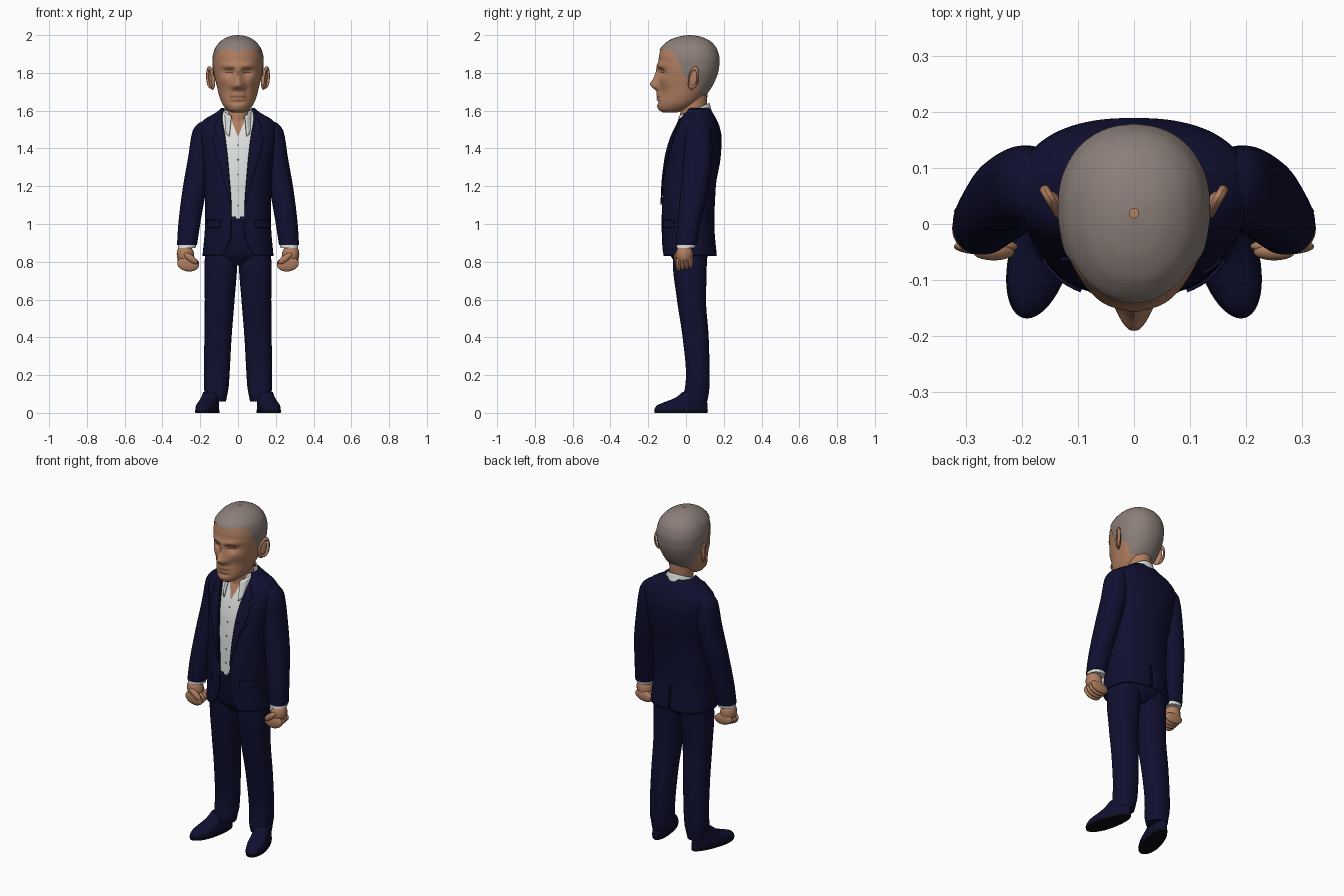
import bpy, bmesh, math
from mathutils import Matrix, Vector, Euler

if "Cube" in bpy.data.objects:
    bpy.data.objects.remove(bpy.data.objects["Cube"])


def material(name, r, g, b):
    m = bpy.data.materials.new(name)
    m.use_nodes = True
    m.diffuse_color = (r, g, b, 1)
    bsdf = m.node_tree.nodes["Principled BSDF"]
    bsdf.inputs["Base Color"].default_value = (r, g, b, 1)
    bsdf.inputs["Roughness"].default_value = 0.8
    return m


SKIN = material("skin", 0.44, 0.21, 0.12)
CREASE = material("dark skin crease", 0.12, 0.05, 0.03)
HAIR = material("cropped grey hair", 0.26, 0.21, 0.19)
NAVY = material("navy cloth", 0.005, 0.005, 0.03)
WHITE = material("white shirt", 0.72, 0.74, 0.73)
SOLE = material("black sole", 0.004, 0.004, 0.008)
BUTTON = material("grey button", 0.3, 0.3, 0.31)


def finish(name, bm, mat, mirror=False, thickness=0):
    bmesh.ops.recalc_face_normals(bm, faces=bm.faces)
    me = bpy.data.meshes.new(name)
    bm.to_mesh(me)
    bm.free()
    me.materials.append(mat)
    ob = bpy.data.objects.new(name, me)
    bpy.context.collection.objects.link(ob)
    bpy.ops.object.select_all(action="DESELECT")
    ob.select_set(True)
    bpy.context.view_layer.objects.active = ob
    bpy.ops.object.shade_smooth_by_angle(angle=math.radians(50))
    if mirror:
        ob.modifiers.new("mirror", "MIRROR")
    if thickness:
        mod = ob.modifiers.new("thickness", "SOLIDIFY")
        mod.thickness, mod.offset = thickness, 0
    return ob


def grid(name, fn, nu, nv, mat, closed=False, caps=False, **kw):
    """Surface from fn(u, v) with u and v in 0..1; closed joins the u ends."""
    bm = bmesh.new()
    cols = nu if closed else nu + 1
    rows = [[bm.verts.new(fn(i / nu, j / nv)) for i in range(cols)] for j in range(nv + 1)]
    for a, b in zip(rows, rows[1:]):
        for i in range(nu):
            k = (i + 1) % cols
            bm.faces.new((a[i], a[k], b[k], b[i]))
    if caps:
        bm.faces.new(rows[0])
        bm.faces.new(rows[-1])
    return finish(name, bm, mat, **kw)


def blob(name, loc, size, mat, rot=(0, 0, 0), mirror=True):
    bm = bmesh.new()
    mx = Matrix.LocRotScale(Vector(loc), Euler([math.radians(a) for a in rot]), Vector(size))
    bmesh.ops.create_uvsphere(bm, u_segments=20, v_segments=14, radius=1, matrix=mx)
    return finish(name, bm, mat, mirror=mirror)


def interp(keys, t):
    """Smooth interpolation of key rows without overshoot."""
    t = min(max(t, keys[0][0]), keys[-1][0])
    i = max(k for k in range(len(keys) - 1) if keys[k][0] <= t)
    h = keys[i + 1][0] - keys[i][0]
    s = (t - keys[i][0]) / h

    def secant(k, c):
        k = min(max(k, 0), len(keys) - 2)
        return (keys[k + 1][c] - keys[k][c]) / (keys[k + 1][0] - keys[k][0])

    def slope(k, c):
        a, b = secant(k - 1, c), secant(k, c)
        return 2 * a * b / (a + b) if a * b > 0 else 0

    out = []
    for c in range(1, len(keys[0])):
        a, b = keys[i][c], keys[i + 1][c]
        m, n = slope(i, c) * h, slope(i + 1, c) * h
        p, q = 3 * s * s - 2 * s ** 3, s ** 3 - s * s
        out.append(a + (b - a) * p + m * (q - s * s + s) + n * q)
    return out


class Form:
    """Stack of rounded rings; rows are height, centre x, half width, front y, back y."""

    def __init__(self, rows, power=2.0, middle=0.5, bumps=()):
        self.rows, self.e, self.k, self.bumps = rows, 2 / power, middle, bumps

    def at(self, z, th, off=0):
        cx, w, yf, yb = interp(self.rows, z)
        s, c = math.sin(th), math.cos(th)
        ym = yf + self.k * (yb - yf)
        x = (w + off) * math.copysign(abs(s) ** self.e, s)
        y = ym - (ym - yf + off if c > 0 else yb - ym + off) * math.copysign(abs(c) ** self.e, c)
        for bx, bz, sx, sz, amp in self.bumps:
            g = math.exp(-((abs(x) - bx) / sx) ** 2 / 2 - ((z - bz) / sz) ** 2 / 2)
            y -= amp * g * max(c, 0)
        return (cx + x, y, z)

    def angle(self, z, x):
        r = min(abs(x) / interp(self.rows, z)[1], 0.97)
        return math.copysign(math.asin(r ** (1 / self.e)), x)

    def loft(self, name, mat, z0, z1, off=0, nu=48, nv=32, **kw):
        def fn(u, v):
            v = (1 - math.cos(math.pi * v)) / 2
            return self.at(z0 + (z1 - z0) * v, u * math.tau, off)
        return grid(name, fn, nu, nv, mat, closed=True, caps=True, **kw)

    def patch(self, name, mat, z0, z1, left, right, off, nu=8, nv=12, **kw):
        """Thin plate on the front between two edges given as functions of height."""
        def fn(u, v):
            z = z0 + (z1 - z0) * v
            a, b = self.angle(z, left(z)), self.angle(z, right(z))
            return self.at(z, a + (b - a) * u, off)
        return grid(name, fn, nu, nv, mat, **kw)


# Head with modelled brow, sockets, nose, cheeks, mouth and chin
BUMPS = [(0, 1.785, .015, .035, .022), (0, 1.737, .018, .02, .036), (.021, 1.728, .011, .012, .014),
         (.05, 1.838, .034, .012, .012), (.047, 1.803, .024, .014, -.018), (.078, 1.76, .025, .02, .007),
         (.075, 1.685, .02, .03, -.01), (.047, 1.7, .008, .022, -.006), (0, 1.685, .03, .01, .009),
         (0, 1.66, .026, .008, .008), (0, 1.645, .03, .007, -.005), (0, 1.622, .028, .014, .006)]
head = Form([(1.59, 0, .03, -.12, -.05), (1.605, 0, .058, -.142, .0), (1.64, 0, .085, -.148, .06),
             (1.68, 0, .1, -.146, .1), (1.72, 0, .11, -.144, .13), (1.77, 0, .122, -.144, .155),
             (1.82, 0, .13, -.144, .17), (1.87, 0, .132, -.144, .174), (1.92, 0, .122, -.136, .163),
             (1.96, 0, .096, -.104, .135), (1.985, 0, .062, -.058, .094), (1.996, 0, .032, -.015, .055),
             (2.0, 0, .004, .015, .024)], power=2.15, middle=0.55, bumps=BUMPS)
head.loft("head", SKIN, 1.59, 1.996, nu=112, nv=90)

# Cropped hair shell with a shaped hairline
LINE = [(0, 1.915), (.5, 1.925), (.9, 1.92), (1.28, 1.83), (1.4, 1.78), (1.6, 1.77), (1.95, 1.75),
        (2.25, 1.685), (math.pi, 1.675)]


def hair(u, v):
    th = (u - 0.5) * math.tau
    low = interp(LINE, abs(th))[0]
    return head.at(low + (2 - low) * math.sin(v * math.pi / 2), th, 0.004)


grid("hair", hair, 112, 36, HAIR, closed=True)

# Painted creases: eyelids, brows and mouth
eye_z = lambda x: 1.805
for sx, side in ((1, "left"), (-1, "right")):
    head.patch(side + "_eye_slit", CREASE, 1.799, 1.806, lambda z: sx * .027, lambda z: sx * .068, .002, nv=3)
    head.patch(side + "_brow_shadow", CREASE, 1.822, 1.826, lambda z: sx * .022, lambda z: sx * .075, .002, nv=3)
head.patch("mouth_line", CREASE, 1.671, 1.675, lambda z: -.042, lambda z: .042, .002, nu=16, nv=3)

# Ears: flat lobe with a raised rim
blob("ear_lobes", (.138, .035, 1.765), (.012, .026, .056), SKIN, rot=(-10, 0, -30))


def rim(u, v):
    a, b = u * math.tau, v * math.tau
    r = 1 + 0.2 * math.cos(b)
    p = Vector((0.009 * math.sin(b), 0.026 * r * math.cos(a), (0.05 + .007 * math.sin(a)) * r * math.sin(a)))
    p.rotate(Euler((math.radians(-10), 0, math.radians(-30))))
    return p + Vector((.147, .04, 1.768))


grid("ear_rims", rim, 28, 10, SKIN, closed=True, mirror=True)

# Neck
Form([(1.44, 0, .045, -.03, .08), (1.55, 0, .06, -.032, .1), (1.62, 0, .063, -.028, .11),
      (1.74, 0, .07, -.02, .115)]).loft("neck", SKIN, 1.44, 1.74)

# Torso form shared by the shirt and the jacket
torso = Form([(.83, 0, .183, -.123, .158), (1.0, 0, .17, -.125, .145), (1.2, 0, .172, -.12, .153),
              (1.35, 0, .186, -.104, .178), (1.45, 0, .2, -.078, .184), (1.51, 0, .204, -.052, .174),
              (1.55, 0, .175, -.034, .158), (1.585, 0, .115, -.018, .138), (1.62, 0, .073, 0, .115)],
             power=2.4)
torso.loft("shirt", WHITE, 1.03, 1.6, off=-.012)
torso.patch("open_neck", SKIN, 1.46, 1.58, lambda z: (1.46 - z) * .4, lambda z: (z - 1.46) * .4, -.006)
torso.patch("shirt_placket", WHITE, 1.03, 1.46, lambda z: -.012, lambda z: .012, -.007, nv=24)
for i in range(5):
    z = 1.1 + i * .08
    blob("shirt_button_%d" % (i + 1), torso.at(z, 0, -.007), (.004, .003, .004), BUTTON, mirror=False)


# Shirt collar: raised at the back, long points at the front
def collar(u, v):
    th = 0.5 + u * (math.tau - 1)
    s, c = math.sin(th), math.cos(th)
    f = max(c, 0)
    z = 1.605 - .035 * c - v * (.045 + .075 * f)
    r = .004 + v * (.012 + .012 * f)
    return (s * (.07 + r), .04 - c * (.078 + r + .02 * f * v), z)


grid("shirt_collar", collar, 40, 6, WHITE, thickness=.006)

# Jacket half with cutaway front and back vent, mirrored
EDGE = [(.83, .085), (.87, .06), (.95, .036), (1.05, .034), (1.3, .05), (1.45, .066), (1.58, .084), (1.62, .07)]
edge = lambda z: interp(EDGE, z)[0]


def jacket(u, v):
    z = .83 + .78 * v
    a = torso.angle(z, edge(z))
    b = math.pi - (.025 if z < .98 else 0)
    x, y, z = torso.at(z, a + (b - a) * u)
    return (0 if u == 1 and z > .98 else x, y, z)


grid("jacket", jacket, 40, 52, NAVY, mirror=True, thickness=.01)

# Lapels with a notch, pocket flaps and breast welt
LAPEL = [(1.1, .037), (1.25, .075), (1.46, .125), (1.475, .122), (1.48, .105), (1.5, .12), (1.56, .1)]
torso.patch("lapels", NAVY, 1.1, 1.56, edge, lambda z: interp(LAPEL, z)[0], .01, nv=46,
            mirror=True, thickness=.006)
torso.patch("pocket_flaps", NAVY, .98, 1.02, lambda z: .09, lambda z: .155, .008, mirror=True, thickness=.006)
torso.patch("breast_welt", NAVY, 1.33, 1.35, lambda z: .1, lambda z: .15, .007, thickness=.005)

# Sleeves, shirt cuffs and fists
arm = Form([(.87, .272, .052, -.056, .052), (1.0, .258, .058, -.046, .075), (1.2, .228, .063, -.026, .12),
            (1.4, .193, .064, -.008, .14), (1.49, .184, .057, .0, .135), (1.53, .172, .042, .02, .118),
            (1.55, .16, .015, .045, .09)], power=2.2)
arm.loft("sleeves", NAVY, .89, 1.55, mirror=True)
arm.loft("shirt_cuffs", WHITE, .873, .9, off=-.005, nv=4, mirror=True)
blob("palms", (.278, -.008, .835), (.046, .046, .06), SKIN, rot=(0, 10, 0))
for i in range(4):
    blob("fingers_%d" % (i + 1), (.264, -.04 + i * .021, .788 + .003 * i), (.058, .015, .039 - .002 * i), SKIN,
         rot=(0, -8, 0))
blob("thumbs", (.25, -.05, .818), (.045, .015, .018), SKIN, rot=(0, -38, 0))

# Trousers: waist block and two legs
Form([(.78, 0, .06, -.04, .08), (.84, 0, .15, -.085, .12), (.95, 0, .158, -.105, .13),
      (1.04, 0, .158, -.114, .13)], power=2.3).loft("trouser_waist", NAVY, .78, 1.04)
Form([(.06, .118, .054, -.005, .112), (.1, .116, .06, -.012, .12), (.14, .115, .066, -.004, .124),
      (.2, .113, .068, .0, .125), (.4, .106, .072, -.018, .12), (.6, .097, .079, -.048, .106),
      (.8, .09, .087, -.07, .11), (.9, .085, .08, -.07, .11)],
     power=2.3).loft("trouser_legs", NAVY, .06, .9, mirror=True)

# Shoes turned outward, on thin soles
shoe = Form([(0, 0, .05, -.17, .112), (.02, 0, .052, -.173, .115), (.04, 0, .051, -.16, .115),
             (.06, 0, .047, -.11, .113), (.08, 0, .044, -.06, .11), (.11, 0, .04, -.02, .1)], middle=0.4)
for ob in (shoe.loft("shoes", NAVY, .012, .11, nv=16), shoe.loft("soles", SOLE, 0, .014, off=.003, nv=3)):
    ob.data.transform(Matrix.Translation((.152, .002, 0)) @ Matrix.Rotation(math.radians(15), 4, "Z"))
    ob.modifiers.new("mirror", "MIRROR")
